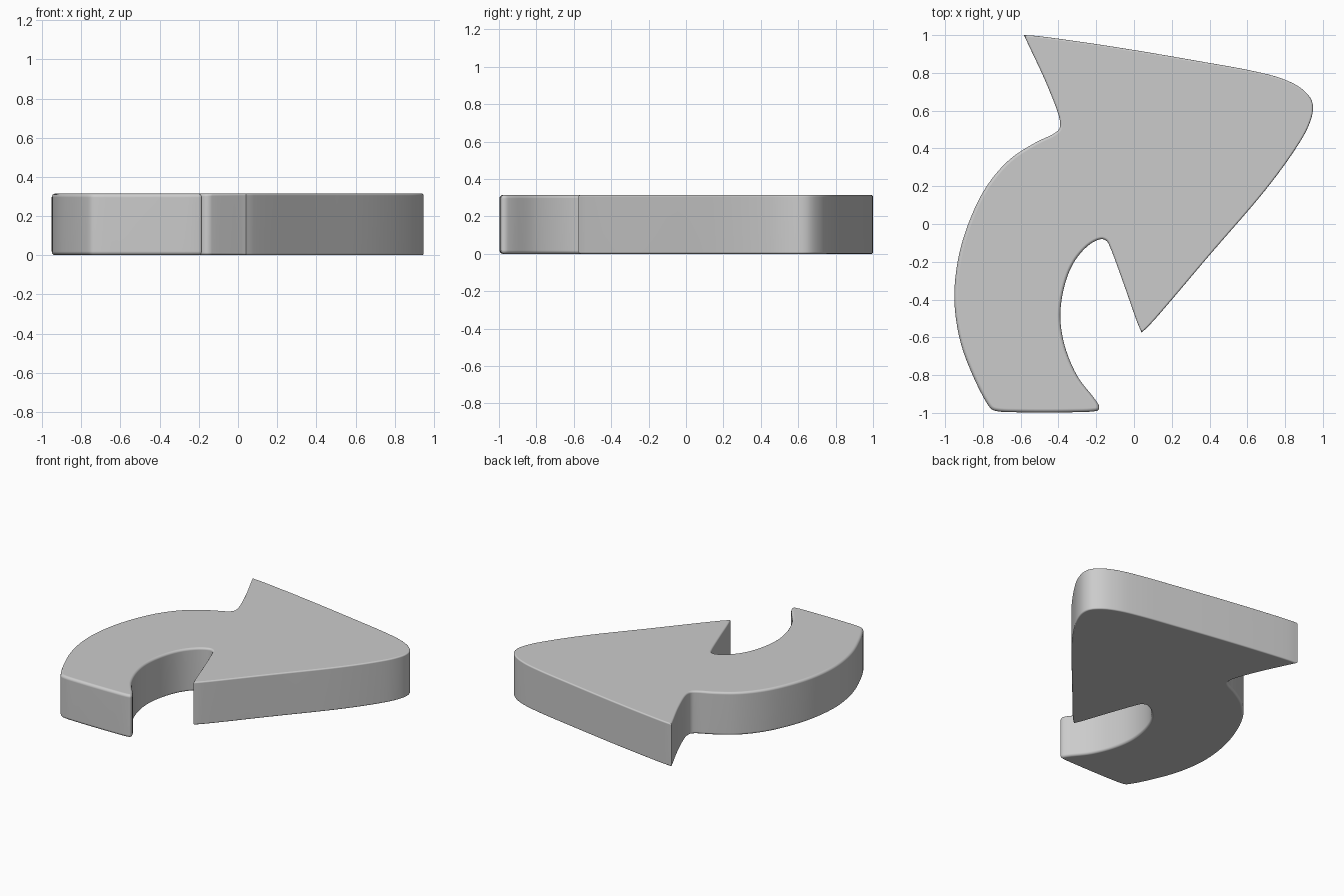
import bpy, bmesh, math
from mathutils import Vector

if "Cube" in bpy.data.objects:
    bpy.data.objects.remove(bpy.data.objects["Cube"])

HEIGHT = 0.315

# Outline, clockwise from above: two smooth runs that meet at the two sharp barb tips
head_run = [(-0.583, 1.0), (-0.52, 0.996), (-0.3, 0.967), (0, 0.921), (0.35, 0.861),
            (0.62, 0.812), (0.78, 0.771), (0.88, 0.722), (0.938, 0.66), (0.947, 0.60),
            (0.92, 0.51), (0.85, 0.39), (0.7, 0.185), (0.4, -0.165), (0.08, -0.538),
            (0.04, -0.575)]
tail_run = [(0.04, -0.575), (0.017, -0.52), (-0.05, -0.33), (-0.127, -0.122),
            (-0.143, -0.092), (-0.17, -0.08), (-0.23, -0.105), (-0.31, -0.19),
            (-0.363, -0.31), (-0.39, -0.48), (-0.368, -0.64), (-0.3, -0.805),
            (-0.205, -0.93), (-0.185, -0.965), (-0.188, -0.985), (-0.215, -0.992),
            (-0.35, -0.997), (-0.6, -0.997), (-0.72, -0.992), (-0.752, -0.982),
            (-0.778, -0.95), (-0.85, -0.81), (-0.92, -0.62), (-0.951, -0.4),
            (-0.93, -0.18), (-0.87, 0.02), (-0.78, 0.2), (-0.66, 0.34), (-0.52, 0.432),
            (-0.425, 0.478), (-0.395, 0.505), (-0.393, 0.55), (-0.46, 0.735),
            (-0.55, 0.93), (-0.583, 1.0)]


def smooth_run(points, steps=6):
    """Centripetal Catmull-Rom through the points, last point left out."""
    p = [Vector(q) for q in points]
    p = [2 * p[0] - p[1]] + p + [2 * p[-1] - p[-2]]
    out = []
    for i in range(1, len(p) - 2):
        a, b, c, d = p[i - 1:i + 3]
        t1 = (b - a).length ** 0.5
        t2 = t1 + (c - b).length ** 0.5
        t3 = t2 + (d - c).length ** 0.5
        for s in range(steps):
            t = t1 + (t2 - t1) * s / steps
            a1 = a.lerp(b, t / t1)
            a2 = b.lerp(c, (t - t1) / (t2 - t1))
            a3 = c.lerp(d, (t - t2) / (t3 - t2))
            b1 = a1.lerp(a2, t / t2)
            b2 = a2.lerp(a3, (t - t1) / (t3 - t1))
            out.append(b1.lerp(b2, (t - t1) / (t2 - t1)))
    return out


head, tail = smooth_run(head_run), smooth_run(tail_run)
outline = head + tail
# Edge rounding: crisp on the head, softer along the tail
radius = [0.01] * len(head) + [0.01 + 0.01 * math.sin(math.pi * i / len(tail))
                               for i in range(len(tail))]

# Inward mitred normals
inward = []
for i, p in enumerate(outline):
    e1 = (p - outline[i - 1]).normalized()
    e2 = (outline[(i + 1) % len(outline)] - p).normalized()
    n1, n2 = Vector((e1.y, -e1.x)), Vector((e2.y, -e2.x))
    inward.append((n1 + n2) / (1 + n1.dot(n2)))

# Curved arrow slab: stacked rings with rounded top and bottom edges
bm = bmesh.new()
rings = []
angles = [math.radians(a) for a in (0, 22.5, 45, 67.5, 90)]
layers = [(1, a) for a in angles[::-1]] + [(-1, a) for a in angles]
for side, a in layers:
    ring = []
    for p, n, r in zip(outline, inward, radius):
        q = p + n * r * (1 - math.cos(a))
        drop = r * (1 - math.sin(a))
        ring.append(bm.verts.new((q.x, q.y, HEIGHT - drop if side > 0 else drop)))
    rings.append(ring)
for top, low in zip(rings, rings[1:]):
    for i in range(len(top)):
        j = (i + 1) % len(top)
        bm.faces.new((top[i], top[j], low[j], low[i]))
bm.faces.new(rings[0])
bm.faces.new(rings[-1][::-1])
bmesh.ops.recalc_face_normals(bm, faces=bm.faces)

mesh = bpy.data.meshes.new("curved_arrow")
bm.to_mesh(mesh)
bm.free()
arrow = bpy.data.objects.new("curved_arrow", mesh)
bpy.context.collection.objects.link(arrow)
bpy.context.view_layer.objects.active = arrow
arrow.select_set(True)
bpy.ops.object.shade_smooth_by_angle(angle=math.radians(35))
arrow.modifiers.new("flat_caps", 'WEIGHTED_NORMAL').keep_sharp = True
